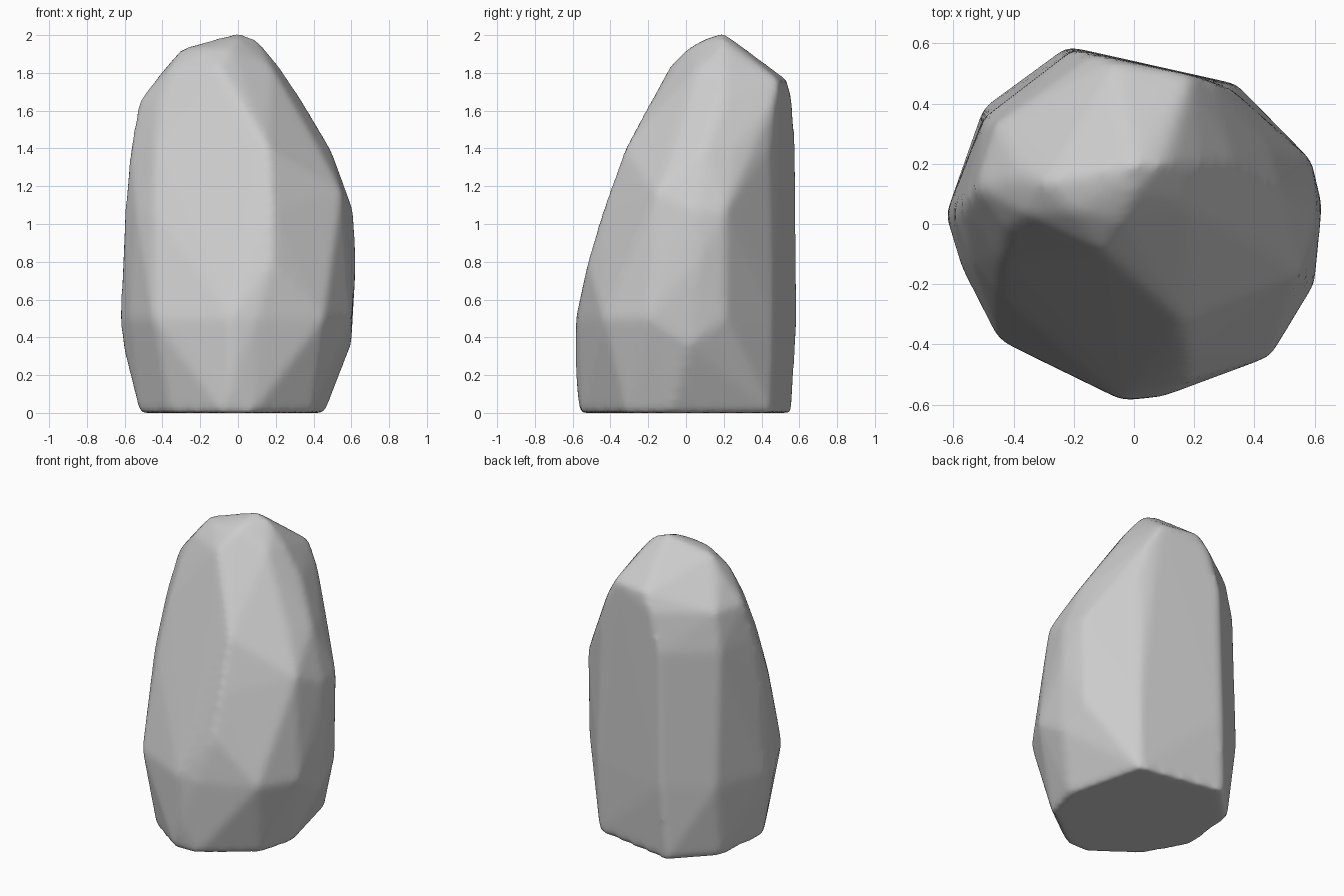
import bpy, bmesh

# Cross-sections of the boulder: height -> outline corners (x, y)
SECTIONS = {
    0.0: [(-.52, -.08), (-.48, .32), (-.25, .56), (.33, .455), (.46, -.08),
          (.39, -.32), (.08, -.55), (-.08, -.565), (-.36, -.36)],
    0.22: [(-.03, -.587)],
    0.36: [(-.61, .03), (.6, .02)],
    0.5: [(-.625, .03), (-.50, .385), (-.22, .59), (.34, .465), (.58, .21),
          (.6, -.2), (.455, -.44), (.1, -.572), (-.04, -.585),
          (-.45, -.385), (-.57, -.15)],
    0.8: [(.625, .06), (.18, -.52)],
    1.07: [(-.60, .03), (.59, .21), (.61, .05), (.18, -.44), (-.45, -.23),
           (-.54, -.12)],
    1.17: [(.55, -.16)],
    1.4: [(-.57, .06), (-.50, .35), (-.2, .58), (.33, .44), (.45, .25),
          (.49, .1), (.44, -.05), (.16, -.325), (-.44, -.12)],
    1.65: [(-.525, .12), (-.46, .33), (-.13, .565), (.26, .47), (.34, .2),
           (.27, .02), (0, -.18), (-.42, -.02)],
    1.76: [(-.07, .54), (.19, .495)],
    1.83: [(-.38, .17), (-.35, .03), (-.1, -.09), (.22, .2), (.18, .06)],
    1.93: [(-.3, .14), (-.2, .04), (-.04, .01), (.14, .2)],
    1.98: [(.09, .2), (0, .1), (-.08, .12)],
    2.012: [(0, .2)],
}

# Faceted stone body: skin the sections with a convex hull
bm = bmesh.new()
for z, outline in SECTIONS.items():
    for x, y in outline:
        bm.verts.new((x, y, z))
bmesh.ops.convex_hull(bm, input=bm.verts[:])
loose = [v for v in bm.verts if not v.link_faces]
bmesh.ops.delete(bm, geom=loose, context='VERTS')
bmesh.ops.recalc_face_normals(bm, faces=bm.faces[:])
mesh = bpy.data.meshes.new("boulder")
bm.to_mesh(mesh)
bm.free()
boulder = bpy.data.objects.new("boulder", mesh)
bpy.context.collection.objects.link(boulder)

# Worn edges: even remesh, then soften
remesh = boulder.modifiers.new("even_surface", 'REMESH')
remesh.mode = 'VOXEL'
remesh.voxel_size = 0.022
remesh.use_smooth_shade = True
soften = boulder.modifiers.new("worn_edges", 'SMOOTH')
soften.factor = 0.5
soften.iterations = 9
